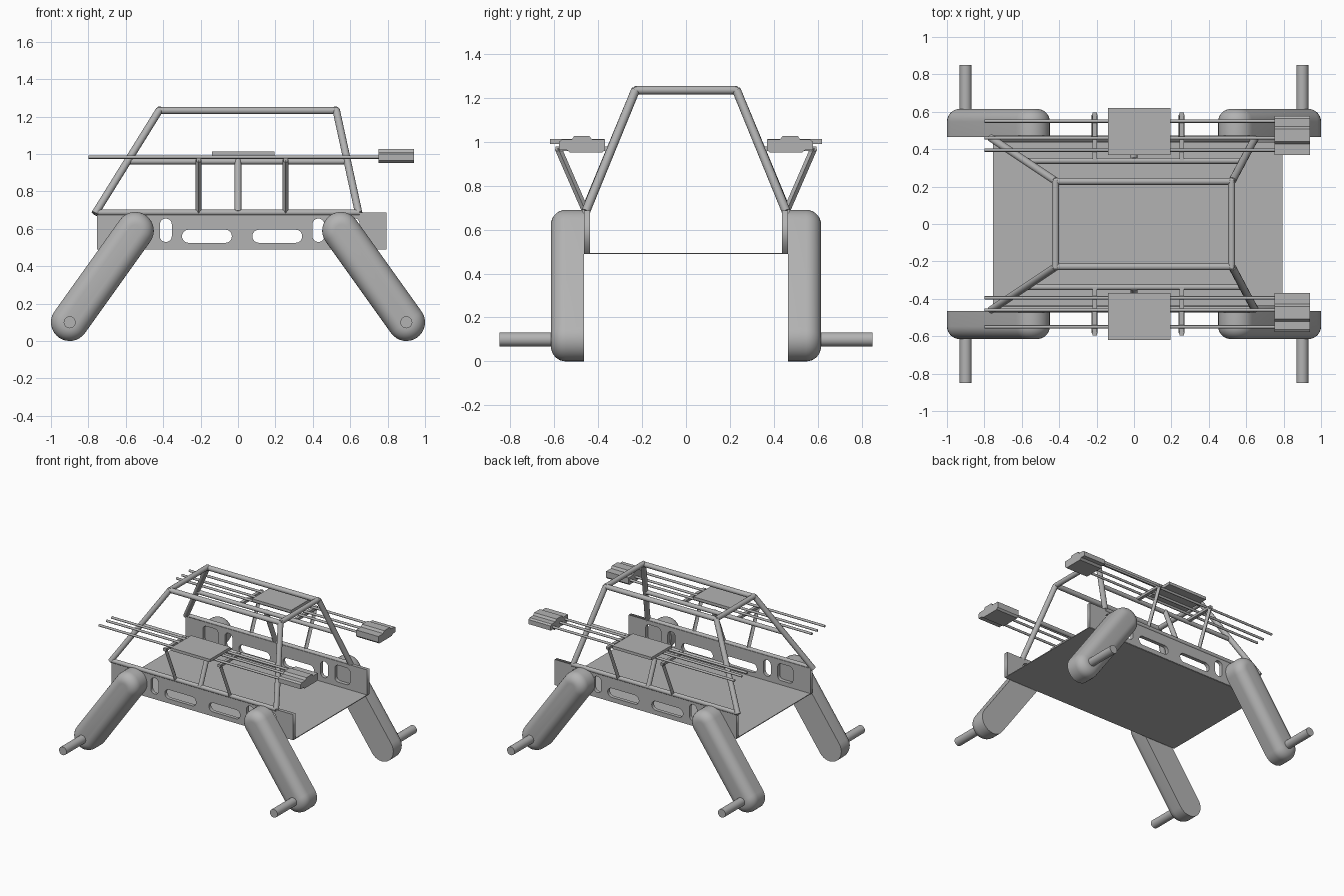
import bpy, bmesh, math
from mathutils import Vector

cube = bpy.data.objects.get("Cube")
if cube:
    bpy.data.objects.remove(cube, do_unlink=True)

GREY = (0.45, 0.45, 0.45, 1)
metal = bpy.data.materials.new("plain grey")
metal.use_nodes = True
metal.diffuse_color = GREY
metal.node_tree.nodes["Principled BSDF"].inputs["Base Color"].default_value = GREY


def add_object(name, mesh, smooth=False):
    obj = bpy.data.objects.new(name, mesh)
    bpy.context.scene.collection.objects.link(obj)
    mesh.materials.clear()
    mesh.materials.append(metal)
    if smooth:
        bpy.ops.object.select_all(action="DESELECT")
        obj.select_set(True)
        bpy.context.view_layer.objects.active = obj
        bpy.ops.object.shade_smooth_by_angle(angle=math.radians(35))
    return obj


def from_bmesh(name, bm, smooth=False):
    bmesh.ops.recalc_face_normals(bm, faces=bm.faces)
    mesh = bpy.data.meshes.new(name)
    bm.to_mesh(mesh)
    bm.free()
    return add_object(name, mesh, smooth)


def box(name, low, high):
    low, high = Vector(low), Vector(high)
    bm = bmesh.new()
    bmesh.ops.create_cube(bm, size=1)
    for v in bm.verts:
        v.co = (low + high) / 2 + v.co * (high - low)
    return from_bmesh(name, bm)


def tube(name, a, b, radius, sides=16):
    a, b = Vector(a), Vector(b)
    bm = bmesh.new()
    bmesh.ops.create_cone(bm, cap_ends=True, segments=sides, radius1=radius,
                          radius2=radius, depth=(b - a).length)
    turn = (b - a).to_track_quat("Z", "Y")
    for v in bm.verts:
        v.co = turn @ v.co + (a + b) / 2
    return from_bmesh(name, bm, sides > 4)


def loft(name, rings, smooth=False):
    """Skin a stack of equal-length rings and cap both ends."""
    bm = bmesh.new()
    loops = [[bm.verts.new(p) for p in ring] for ring in rings]
    for lo, hi in zip(loops, loops[1:]):
        for i in range(len(lo)):
            j = (i + 1) % len(lo)
            bm.faces.new((lo[i], lo[j], hi[j], hi[i]))
    bm.faces.new(loops[0])
    bm.faces.new(loops[-1])
    return from_bmesh(name, bm, smooth)


def rounded_rect(cx, cz, w, h, r, steps=8):
    points = []
    for k, (sx, sz) in enumerate(((1, 1), (-1, 1), (-1, -1), (1, -1))):
        for i in range(steps + 1):
            a = (k + i / steps) * math.pi / 2
            points.append((cx + sx * (w / 2 - r) + r * math.cos(a),
                           cz + sz * (h / 2 - r) + r * math.sin(a)))
    return points


def side_plate(name, y):
    """Flat plate with slots, filled from nested outlines."""
    outlines = [[(-0.755, 0.49), (0.795, 0.49), (0.795, 0.687), (-0.755, 0.687)]]
    for s in (-1, 1):
        mid = 0.022
        outlines.append(rounded_rect(mid + s * 0.188, 0.56, 0.266, 0.07, 0.0345))
        outlines.append(rounded_rect(mid + s * 0.408, 0.592, 0.064, 0.125, 0.0315))
        outlines.append(rounded_rect(mid + s * 0.563, 0.592, 0.13, 0.13, 0.03))
    curve = bpy.data.curves.new(name, "CURVE")
    curve.dimensions = "2D"
    curve.fill_mode = "BOTH"
    curve.extrude = 0.014
    for pts in outlines:
        spline = curve.splines.new("POLY")
        spline.points.add(len(pts) - 1)
        spline.use_cyclic_u = True
        for p, (x, z) in zip(spline.points, pts):
            p.co = (x, z, 0, 1)
    helper = bpy.data.objects.new(name + "_outline", curve)
    bpy.context.scene.collection.objects.link(helper)
    graph = bpy.context.evaluated_depsgraph_get()
    mesh = bpy.data.meshes.new_from_object(helper.evaluated_get(graph))
    bpy.data.objects.remove(helper, do_unlink=True)
    for v in mesh.vertices:
        v.co = (v.co.x, y - v.co.z, v.co.y)
    add_object(name, mesh)


def leg(name, sx, sy):
    """Slanted capsule with a rounded outer edge, and its axle peg."""
    top, foot = Vector((sx * 0.55, 0.59)), Vector((sx * 0.9, 0.1))
    d = top - foot
    start = math.atan2(d.y, d.x) - math.pi / 2
    layers = [(0.465, 0.1)]
    for i in range(9):
        a = i / 8 * math.pi / 2
        layers.append((0.547 + 0.068 * math.sin(a), 0.032 + 0.068 * math.cos(a)))
    rings = []
    for y, r in layers:
        ring = []
        for centre, offset in ((top, 0), (foot, math.pi)):
            for i in range(17):
                a = start + offset + i / 16 * math.pi
                ring.append((centre.x + r * math.cos(a), sy * y,
                             centre.y + r * math.sin(a)))
        rings.append(ring)
    loft(name, rings, True)
    tube(name + "_axle", (foot.x, sy * 0.58, foot.y), (foot.x, sy * 0.85, foot.y), 0.032, 24)


# Chassis floor
box("floor", (-0.755, -0.46, 0.488), (0.795, 0.46, 0.494))

for side, s in (("left_row", 1), ("right_row", -1)):
    # Side plates and legs
    side_plate(side + "_plate", s * 0.451)
    for end, sx in (("front", 1), ("rear", -1)):
        leg(f"{side}_{end}_leg", sx, s)

    # Cage posts and rails
    tube(side + "_rear_post", (-0.765, s * 0.46, 0.68), (-0.42, s * 0.23, 1.235), 0.02)
    tube(side + "_front_post", (0.645, s * 0.455, 0.685), (0.525, s * 0.23, 1.235), 0.02)
    tube(side + "_top_rail", (-0.43, s * 0.228, 1.232), (0.535, s * 0.228, 1.232), 0.019)
    tube(side + "_middle_rail", (-0.585, s * 0.338, 0.96), (0.585, s * 0.338, 0.96), 0.016)
    tube(side + "_base_rail", (-0.765, s * 0.457, 0.687), (0.65, s * 0.457, 0.687), 0.016)
    tube(side + "_centre_post", (0, s * 0.457, 0.69), (0, s * 0.34, 0.965), 0.018)

    # Outrigger brackets
    for x in (-0.21, 0.255):
        tube(f"{side}_strut", (x, s * 0.46, 0.69), (x, s * 0.582, 0.97), 0.016, 4)
        box(f"{side}_bracket", (x - 0.012, min(s * 0.34, s * 0.595), 0.958),
            (x + 0.012, max(s * 0.34, s * 0.595), 0.978))

    # Long rods with the deck resting on them
    for y in (0.395, 0.46, 0.55):
        tube(side + "_rod", (-0.8, s * y, 0.983), (0.76, s * y, 0.983), 0.009, 12)
    box(side + "_deck", (-0.14, min(s * 0.37, s * 0.62), 0.99),
        (0.195, max(s * 0.37, s * 0.62), 1.012))

    # Stepped block at the rod ends
    outline = [(0.368, 0.965), (0.38, 0.952), (0.53, 0.952), (0.545, 0.965), (0.578, 0.965),
               (0.578, 1.0), (0.565, 1.01), (0.52, 1.01), (0.508, 1.027), (0.44, 1.027),
               (0.428, 1.01), (0.368, 1.01)]
    loft(side + "_end_block", [[(x, s * y, z) for y, z in outline] for x in (0.75, 0.94)])

# Cross bars of the cage roof
for name, x in (("rear_roof_bar", -0.42), ("front_roof_bar", 0.522)):
    tube(name, (x, -0.235, 1.235), (x, 0.235, 1.235), 0.019)
